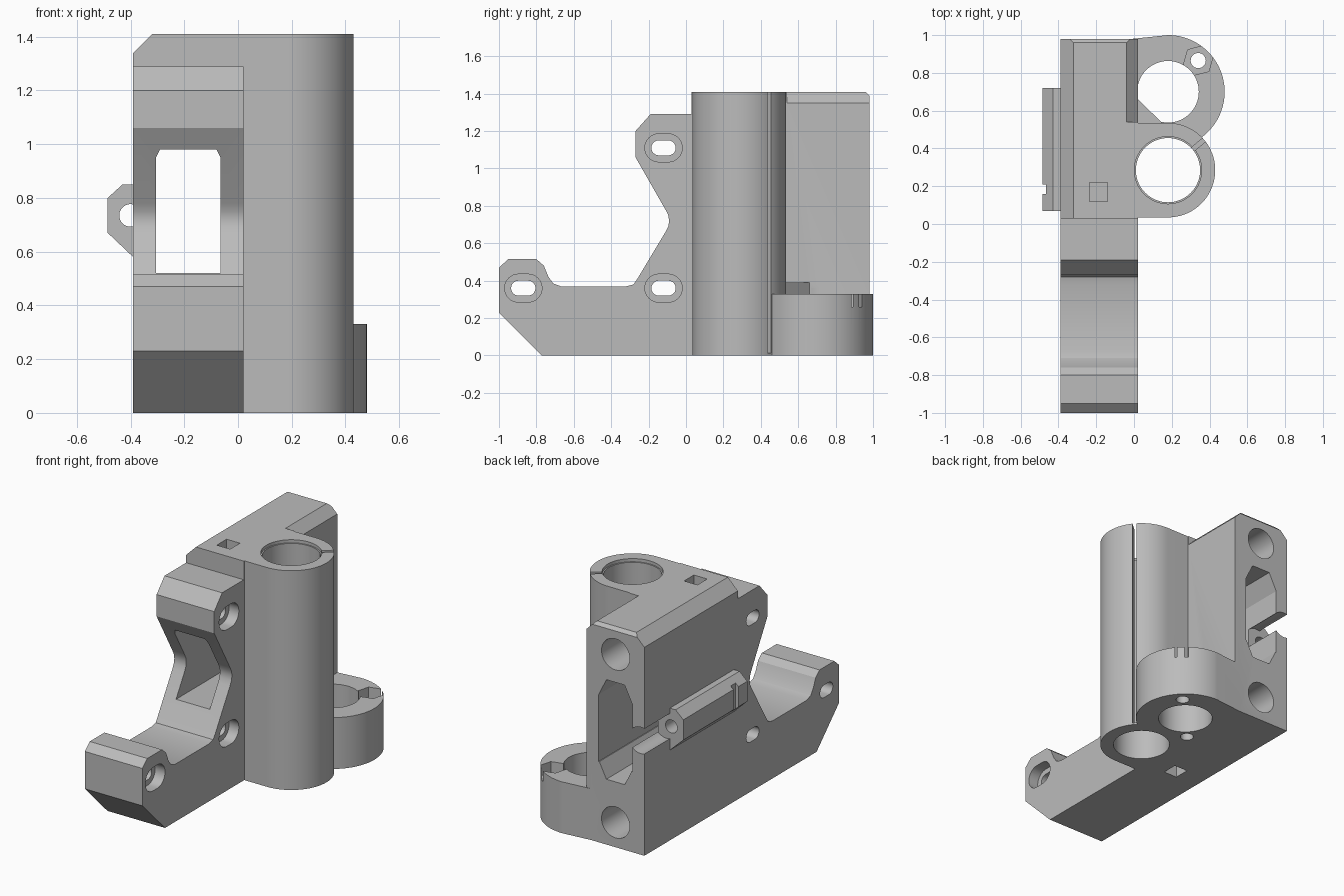
import bpy, bmesh, math
from mathutils import Vector

cube = bpy.data.objects.get("Cube")
if cube:
    bpy.data.objects.remove(cube, do_unlink=True)

grey = bpy.data.materials.new("plain_grey")
grey.use_nodes = True
grey.diffuse_color = (0.5, 0.5, 0.5, 1)
grey.node_tree.nodes["Principled BSDF"].inputs["Base Color"].default_value = (0.5, 0.5, 0.5, 1)


def prism(name, points, axis, low, high):
    """Extrude a closed outline along an axis: x uses (y,z), y uses (x,z), z uses (x,y)."""
    place = {"x": lambda a, b, c: (c, a, b),
             "y": lambda a, b, c: (a, c, b),
             "z": lambda a, b, c: (a, b, c)}[axis]
    bm = bmesh.new()
    face = bm.faces.new([bm.verts.new(place(a, b, low)) for a, b in points])
    grown = bmesh.ops.extrude_face_region(bm, geom=[face])
    moved = [v for v in grown["geom"] if isinstance(v, bmesh.types.BMVert)]
    bmesh.ops.translate(bm, verts=moved, vec=Vector(place(0, 0, high - low)))
    bmesh.ops.recalc_face_normals(bm, faces=bm.faces)
    mesh = bpy.data.meshes.new(name)
    bm.to_mesh(mesh)
    bm.free()
    ob = bpy.data.objects.new(name, mesh)
    mesh.materials.append(grey)
    bpy.context.collection.objects.link(ob)
    return ob


def circle(a, b, r, n=72, turn=0.0):
    return [(a + r * math.cos(turn + math.tau * i / n),
             b + r * math.sin(turn + math.tau * i / n)) for i in range(n)]


def rect(a0, a1, b0, b1):
    return [(a0, b0), (a1, b0), (a1, b1), (a0, b1)]


def slot(a, b, half, r, n=16):
    """Rounded slot, long along the first coordinate."""
    pts = []
    for side, start in ((1, -math.pi / 2), (-1, math.pi / 2)):
        pts += [(a + side * (half - r) + r * math.cos(start + math.pi * i / n),
                 b + r * math.sin(start + math.pi * i / n)) for i in range(n + 1)]
    return pts


def combine(target, tool, operation):
    tool.hide_render = True
    mod = target.modifiers.new(operation.lower(), "BOOLEAN")
    mod.operation = operation
    mod.solver = "EXACT"
    mod.object = tool
    bpy.context.view_layer.objects.active = target
    bpy.ops.object.modifier_apply(modifier=mod.name)
    bpy.data.objects.remove(tool, do_unlink=True)


# Mounting plate with its foot, waist and nose
waist = [(-0.275 + 0.185 * math.cos(t / 6), 0.725 + 0.05 * t / 6) for t in range(6, -7, -2)]
profile = [(-0.77, 0), (0.98, 0), (0.98, 1.39), (0.96, 1.41), (0.03, 1.41), (0.03, 1.29),
           (-0.19, 1.29), (-0.27, 1.2), (-0.27, 1.06), (-0.11, 0.78), (-0.095, 0.75),
           (-0.09, 0.72), (-0.095, 0.69), (-0.11, 0.66), (-0.26, 0.41), (-0.28, 0.38),
           (-0.32, 0.37), (-0.67, 0.37), (-0.71, 0.385), (-0.735, 0.42), (-0.76, 0.48),
           (-0.8, 0.515), (-0.95, 0.515), (-1, 0.47), (-1, 0.23)]
body = prism("bearing_bracket", profile, "x", -0.39, 0.02)

# Sloped top edges of the plate
combine(body, prism("left_slope", [(-0.45, 1.28), (-0.45, 1.5), (-0.23, 1.5)], "y", 0, 1.1), "DIFFERENCE")
combine(body, prism("right_slope", [(0.05, 1.32), (0.05, 1.5), (-0.13, 1.5)], "y", 0.54, 1.1), "DIFFERENCE")

# Tall sleeve and low ring, each a D shape joined to the plate
def d_shape(a, b, r, n=48):
    arc = [(a + r * math.cos(math.pi * (i / n - 0.5)), b + r * math.sin(math.pi * (i / n - 0.5)))
           for i in range(n + 1)]
    return arc + [(-0.06, min(b + r, 0.975)), (-0.06, b - r)]

combine(body, prism("tall_sleeve", d_shape(0.18, 0.285, 0.25), "z", 0, 1.41), "UNION")
combine(body, prism("low_ring", d_shape(0.18, 0.7, 0.3), "z", 0, 0.33), "UNION")

# Cable guide on the outer face
guide = [(-0.36, 0.85), (-0.43, 0.85), (-0.485, 0.8), (-0.485, 0.67), (-0.39, 0.58), (-0.36, 0.58)]
combine(body, prism("cable_guide", guide, "y", 0.07, 0.72), "UNION")

# Window through the plate, with a taller pocket behind
window = [(-0.305, 0.52), (-0.065, 0.52), (-0.065, 0.95), (-0.08, 0.98), (-0.29, 0.98), (-0.305, 0.95)]
pocket = [(-0.305, 0.53), (-0.25, 0.42), (-0.12, 0.42), (-0.065, 0.53),
          (-0.065, 0.95), (-0.12, 1.06), (-0.25, 1.06), (-0.305, 0.95)]

cutters = [
    prism("window", window, "y", -0.4, 1.1),
    prism("rear_pocket", pocket, "y", 0.25, 1.1),
    prism("sleeve_bore", circle(0.18, 0.285, 0.17), "z", -0.1, 1.5),
    prism("sleeve_rim", circle(0.18, 0.285, 0.178), "z", 1.39, 1.5),
    prism("ring_bore", circle(0.18, 0.7, 0.163), "z", -0.1, 0.36),
    prism("bolt_hole", circle(0.34, 0.865, 0.04, 32), "z", -0.1, 0.5),
    prism("nut_pocket", circle(0.34, 0.865, 0.08, 6, 0.25), "z", 0.26, 0.5),
    prism("inner_bolt_hole", circle(0.03, 0.535, 0.04, 32), "z", -0.1, 0.34),
    prism("top_square_hole", rect(-0.235, -0.14, 0.12, 0.22), "z", 1.3, 1.5),
    prism("base_square_hole", rect(-0.235, -0.14, 0.12, 0.22), "z", -0.1, 0.11),
    prism("guide_hole", circle(-0.4, 0.735, 0.042, 32), "y", 0.0, 1.1),
    prism("guide_groove", circle(-0.365, 0.735, 0.085, 48), "y", 0.72, 1.1),
    prism("guide_notch", rect(0.16, 0.21, 0.65, 0.83), "x", -0.55, -0.465),
]

# Rear bores and screw slots with recessed rims
for height in (0.16, 1.24):
    cutters.append(prism("rear_bore", circle(-0.185, height, 0.1, 48), "y", 0.5, 1.1))
for y, z in ((-0.12, 1.11), (-0.12, 0.36), (-0.87, 0.36)):
    cutters.append(prism("screw_slot", slot(y, z, 0.065, 0.04), "x", -0.6, 0.2))
    cutters.append(prism("slot_rim", slot(y, z, 0.1, 0.075), "x", -0.05, 0.2))

# Clamping slit in the sleeve wall
turn = math.radians(40)
along = Vector((math.cos(turn), math.sin(turn)))
across = Vector((-along.y, along.x)) * 0.012
centre = Vector((0.18, 0.285))
slit = [tuple(centre + along * d + across * s) for d, s in ((0.12, -1), (0.35, -1), (0.35, 1), (0.12, 1))]
cutters.append(prism("clamp_slit", slit, "z", 0.012, 1.5))

for tool in cutters:
    combine(body, tool, "DIFFERENCE")

# Corner gusset over the inner bolt
gusset = prism("corner_gusset", [(0.0, 0.52), (0.15, 0.52), (0.15, 0.535), (0.02, 0.66), (0.0, 0.66)],
               "z", 0.325, 0.39)
combine(body, gusset, "UNION")

# Smooth the round walls, keep the edges crisp
bpy.ops.object.select_all(action="DESELECT")
body.hide_render = False
body.select_set(True)
bpy.context.view_layer.objects.active = body
bpy.ops.object.shade_smooth_by_angle(angle=math.radians(25))
